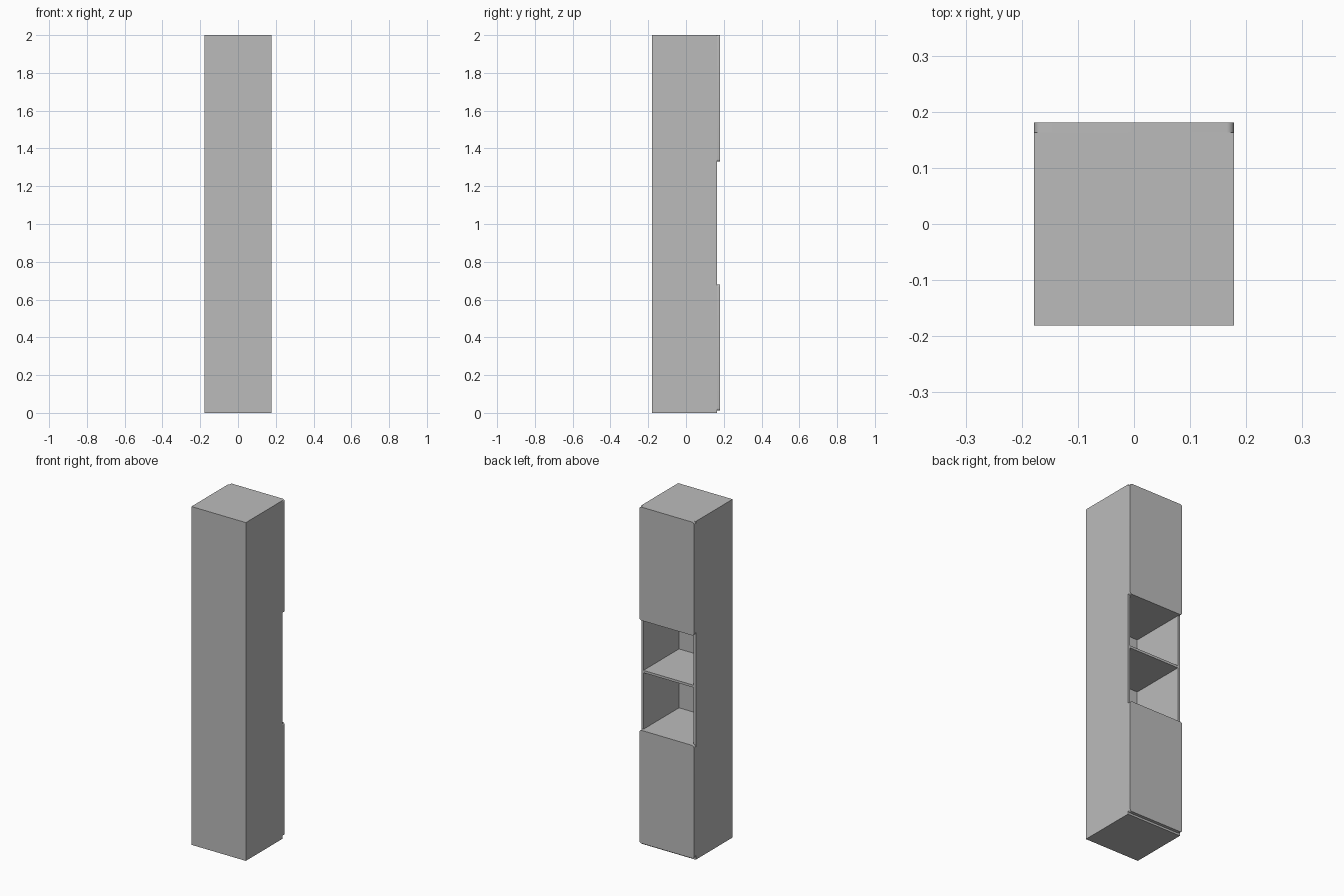
import bpy
import bmesh
from mathutils import Vector

cube = bpy.data.objects.get("Cube")
if cube:
    bpy.data.objects.remove(cube, do_unlink=True)

grey = bpy.data.materials.new("cabinet grey")
grey.use_nodes = True
GREY = (0.5, 0.5, 0.5, 1)
grey.diffuse_color = GREY
grey.node_tree.nodes["Principled BSDF"].inputs["Base Color"].default_value = GREY

HALF_W = 0.178      # half width of the cabinet
Y_PANEL = -0.181    # closed face
Y_OPEN = 0.163      # open face of the carcass
Y_DOOR = 0.181      # outer face of the doors
HEIGHT = 2.0
BOARD = 0.014       # board thickness
NICHE_LOW, NICHE_HIGH = 0.68, 1.33


def board(name, low, high, corner=0):
    """Box between two corners, optionally with rounded corners seen along y."""
    low, high = Vector(low), Vector(high)
    bm = bmesh.new()
    bmesh.ops.create_cube(bm, size=1)
    for v in bm.verts:
        v.co = Vector([(low[i] + high[i]) / 2 + v.co[i] * (high[i] - low[i]) for i in range(3)])
    if corner:
        depth_edges = [e for e in bm.edges
                       if abs(e.verts[0].co.y - e.verts[1].co.y) > 0.001]
        bmesh.ops.bevel(bm, geom=depth_edges, offset=corner, segments=6,
                        profile=0.5, affect='EDGES')
    bmesh.ops.recalc_face_normals(bm, faces=bm.faces)
    mesh = bpy.data.meshes.new(name)
    bm.to_mesh(mesh)
    bm.free()
    mesh.materials.append(grey)
    obj = bpy.data.objects.new(name, mesh)
    bpy.context.collection.objects.link(obj)
    if corner:
        bpy.ops.object.select_all(action='DESELECT')
        obj.select_set(True)
        bpy.context.view_layer.objects.active = obj
        bpy.ops.object.shade_smooth_by_angle()
    return obj


# Side walls
INNER = HALF_W - BOARD
board("left_side", (INNER, Y_PANEL, 0), (HALF_W, Y_OPEN, HEIGHT))
board("right_side", (-HALF_W, Y_PANEL, 0), (-INNER, Y_OPEN, HEIGHT))

# Closed panel between the sides
Y_INNER = Y_PANEL + 0.012
board("closed_panel", (-INNER, Y_PANEL, 0), (INNER, Y_INNER, HEIGHT))

# Horizontal boards, listed by their lower height
for name, z in (("bottom_board", 0),
                ("niche_floor", NICHE_LOW - BOARD),
                ("niche_shelf", 1.014),
                ("niche_ceiling", NICHE_HIGH),
                ("top_board", HEIGHT - BOARD)):
    board(name, (-INNER, Y_INNER, z), (INNER, Y_OPEN, z + BOARD))

# Doors with rounded corners above and below the open niche
for name, z0, z1 in (("lower_door", 0.012, NICHE_LOW),
                     ("upper_door", NICHE_HIGH, HEIGHT)):
    board(name, (-HALF_W, Y_OPEN, z0), (HALF_W, Y_DOOR, z1), corner=0.013)
